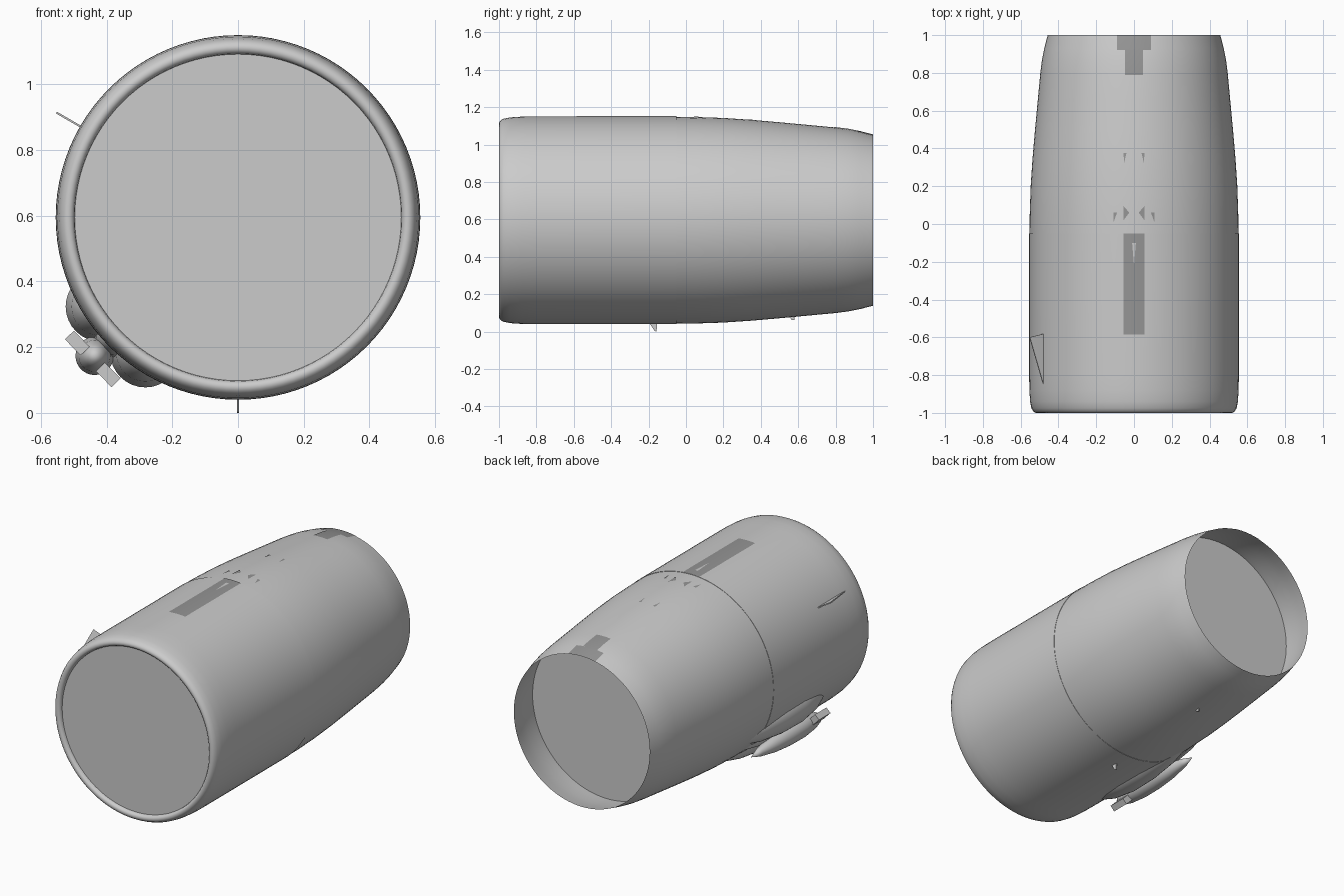
import bpy, bmesh, math
from mathutils import Vector

if "Cube" in bpy.data.objects:
    bpy.data.objects.remove(bpy.data.objects["Cube"])

CZ = 0.595   # height of the engine axis


def finish(name, bm, mat=None, angle=40):
    bmesh.ops.recalc_face_normals(bm, faces=bm.faces)
    me = bpy.data.meshes.new(name)
    bm.to_mesh(me)
    bm.free()
    ob = bpy.data.objects.new(name, me)
    bpy.context.collection.objects.link(ob)
    if mat:
        me.materials.append(mat)
    bpy.ops.object.select_all(action='DESELECT')
    ob.select_set(True)
    bpy.context.view_layer.objects.active = ob
    bpy.ops.object.shade_smooth_by_angle(angle=math.radians(angle))
    return ob


def polar(deg, r, y):
    a = math.radians(deg)
    return Vector((r * math.cos(a), y, CZ + r * math.sin(a)))


def lathe(name, profile, center=(0, CZ), seg=96, angle=50):
    """Revolve (y, radius) points about an axis parallel to y."""
    bm = bmesh.new()
    vs = [bm.verts.new((center[0] + r, y, center[1])) for y, r in profile]
    es = [bm.edges.new(p) for p in zip(vs, vs[1:])]
    bmesh.ops.spin(bm, geom=vs + es, cent=(center[0], 0, center[1]), axis=(0, 1, 0),
                   angle=math.tau, steps=seg, use_duplicate=False)
    bmesh.ops.remove_doubles(bm, verts=bm.verts, dist=1e-5)
    return finish(name, bm, angle=angle)


def disc(name, y, r):
    bm = bmesh.new()
    bm.faces.new([bm.verts.new(polar(i * 3.75, r, y)) for i in range(96)])
    return finish(name, bm)


def slab(name, pts, thick):
    """Flat outline given thickness along its normal, centred."""
    bm = bmesh.new()
    n = (pts[1] - pts[0]).cross(pts[2] - pts[0]).normalized() * thick
    f = bm.faces.new([bm.verts.new(p - n / 2) for p in pts])
    ex = bmesh.ops.extrude_face_region(bm, geom=[f])
    bmesh.ops.translate(bm, vec=n, verts=[v for v in ex['geom'] if isinstance(v, bmesh.types.BMVert)])
    return finish(name, bm, angle=20)


# Shells: inlet cowl with rolled lip, and tapering rear cowl meeting at a seam
front = [(-0.975, 0.497), (-0.987, 0.499), (-0.995, 0.504), (-0.999, 0.511), (-1.0, 0.519),
         (-0.997, 0.527), (-0.99, 0.535), (-0.975, 0.543), (-0.94, 0.550), (-0.88, 0.554),
         (-0.8, 0.555), (-0.05, 0.555), (-0.05, 0.553)]
rear = [(-0.05, 0.553), (0.05, 0.552), (0.2, 0.547), (0.35, 0.537), (0.5, 0.524), (0.65, 0.510),
        (0.8, 0.496), (0.87, 0.487), (0.93, 0.475), (1.0, 0.457)]
lathe("inlet_cowl", front)
lathe("rear_cowl", rear)
disc("inlet_disc", -0.978, 0.497)
disc("exhaust_disc", 0.76, 0.499)

# Dark mounting patches along the crown
dark = bpy.data.materials.new("dark_grey")
dark.diffuse_color = (0.3, 0.3, 0.3, 1)
dark.use_nodes = True
dark.node_tree.nodes["Principled BSDF"].inputs["Base Color"].default_value = dark.diffuse_color


def radius(y):
    if y <= rear[0][0]:
        return 0.555
    for (y0, r0), (y1, r1) in zip(rear, rear[1:]):
        if y <= y1:
            return r0 + (r1 - r0) * (y - y0) / (y1 - y0)
    return rear[-1][1]


def patch(name, polys, mat=dark, lift=0.002):
    """Polygons given in plan, wrapped onto the cowl."""
    bm = bmesh.new()
    for pts in polys:
        vs = []
        for x, y in pts:
            r = radius(y) + lift
            vs.append(bm.verts.new((x, y, CZ + math.sqrt(r * r - x * x))))
        bm.faces.new(vs)
    bmesh.ops.remove_doubles(bm, verts=bm.verts, dist=1e-5)
    return finish(name, bm, mat)


def rect(w, ys, n=6):
    xs = [w * (2 * i / n - 1) for i in range(n + 1)]
    return [[(a, c), (b, c), (b, d), (a, d)]
            for a, b in zip(xs, xs[1:]) for c, d in zip(ys, ys[1:])]


patch("front_mount_patch", rect(0.055, [-0.585, -0.05]))
patch("front_mount_tab", [[(-0.01, -0.1), (0.01, -0.1), (0, -0.22)]], None, 0.004)
patch("rear_mount_stem", rect(0.047, [0.79, 0.80, 0.87, 0.92]))
patch("rear_mount_bar", rect(0.09, [0.92, 0.93, 1.0]))
marks = ([(0.025, 0.06), (0.055, 0.02), (0.055, 0.095)],
         [(0.09, 0.06), (0.108, 0.06), (0.108, 0.01)],
         [(0.04, 0.375), (0.055, 0.375), (0.053, 0.32)])
patch("crown_marks", [[(s * x, y) for x, y in t] for s in (-1, 1) for t in marks], lift=0.003)

# Strake on the upper left side
slab("strake", [polar(150, 0.548, -0.87), polar(150, 0.548, -0.58), polar(150, 0.638, -0.60)], 0.006)

# Accessory fairing on the lower left: two blisters, a core and a central pod
shape = [(0, 0), (0.01, 0.3), (0.05, 0.58), (0.14, 0.83), (0.3, 1), (0.5, 0.97),
         (0.7, 0.78), (0.88, 0.42), (1, 0)]


def pod(name, deg, r, size, y0, y1):
    c = polar(deg, r, 0)
    lathe(name, [(y0 + (y1 - y0) * t, size * k) for t, k in shape], (c.x, c.z), 32)


pod("fairing_blister_upper", 213, 0.498, 0.107, -0.68, 0.20)
pod("fairing_blister_lower", 235.5, 0.498, 0.107, -0.68, 0.20)
pod("fairing_core", 224, 0.52, 0.07, -0.66, 0.12)
pod("fairing_pod", 224, 0.607, 0.058, -0.66, 0.0)

# Brackets either side of the pod
a = math.radians(224.2)
rad = Vector((math.cos(a), 0, math.sin(a)))
tan = Vector((-rad.z, 0, rad.x))
for name, deg in (("bracket_upper", 218), ("bracket_lower", 230.5)):
    c = polar(deg, 0.621, -0.58)
    slab(name, [c + tan * (u * 0.034) + rad * (v * 0.019)
                for u, v in ((-1, -1), (1, -1), (1, 1), (-1, 1))], 0.11)

# Drain masts under the belly
slab("drain_mast", [Vector(p) for p in ((0, -0.195, 0.045), (0, -0.155, 0.045),
                                        (0, -0.157, 0), (0, -0.168, 0.003))], 0.006)
slab("rear_drain", [Vector(p) for p in ((0, 0.55, 0.082), (0, 0.58, 0.085),
                                        (0, 0.58, 0.062), (0, 0.565, 0.062))], 0.008)
